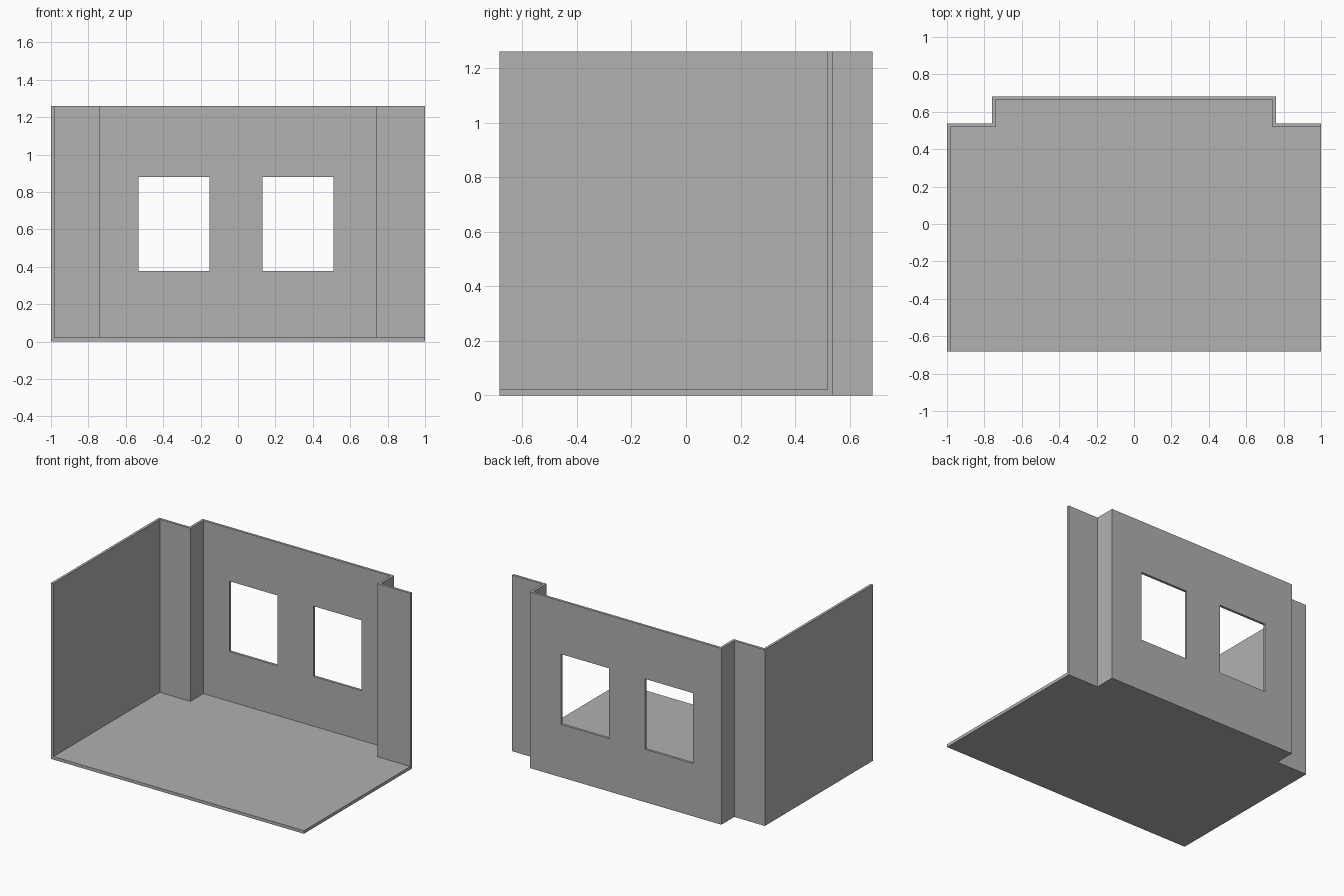
import bpy, bmesh

if "Cube" in bpy.data.objects:
    bpy.data.objects.remove(bpy.data.objects["Cube"])

H = 1.26        # wall height
T = 0.018       # wall thickness
FLOOR = 0.022   # floor thickness
FRONT, SIDE, BACK = -0.683, 0.537, 0.683   # y of open front, side wall, bay wall
BAY = 0.758     # half width of the bay


def prism(name, outline, z0, z1):
    """Extrude a counter-clockwise plan outline from z0 to z1."""
    bm = bmesh.new()
    face = bm.faces.new([bm.verts.new((x, y, z0)) for x, y in outline])
    top = bmesh.ops.extrude_face_region(bm, geom=[face])["geom"]
    for v in top:
        if isinstance(v, bmesh.types.BMVert):
            v.co.z = z1
    bmesh.ops.recalc_face_normals(bm, faces=bm.faces[:])
    mesh = bpy.data.meshes.new(name)
    bm.to_mesh(mesh)
    bm.free()
    obj = bpy.data.objects.new(name, mesh)
    bpy.context.collection.objects.link(obj)
    return obj


def plan(left, right, front, side, back, bay):
    """Room outline with a bay stepping out of the back wall."""
    return [(left, front), (right, front), (right, side), (bay, side),
            (bay, back), (-bay, back), (-bay, side), (left, side)]


def cut(target, cutter):
    mod = target.modifiers.new(cutter.name, 'BOOLEAN')
    mod.operation = 'DIFFERENCE'
    mod.solver = 'EXACT'
    mod.object = cutter
    bpy.context.view_layer.objects.active = target
    bpy.ops.object.modifier_apply(modifier=mod.name)
    bpy.data.objects.remove(cutter)


# Solid block of the room
room = prism("room_shell", plan(-1, 1, FRONT, SIDE, BACK, BAY), 0, H)

# Hollow the inside, leaving floor, left wall and back wall; front and right stay open
cut(room, prism("interior_cutter",
                plan(-1 + T, 1.2, FRONT - 0.2, SIDE - T, BACK - T, BAY - T),
                FLOOR, H + 0.2))

# Two window openings through the bay wall
for x0, x1 in ((-0.532, -0.153), (0.13, 0.51)):
    cut(room, prism("window_cutter",
                    [(x0, 0.6), (x1, 0.6), (x1, 0.8), (x0, 0.8)], 0.378, 0.881))

# Mid-grey plaster on every face
grey = bpy.data.materials.new("grey_plaster")
grey.diffuse_color = (0.44, 0.44, 0.44, 1)
grey.use_nodes = True
grey.node_tree.nodes["Principled BSDF"].inputs["Base Color"].default_value = grey.diffuse_color
room.data.materials.clear()
room.data.materials.append(grey)
for p in room.data.polygons:
    p.material_index = 0
